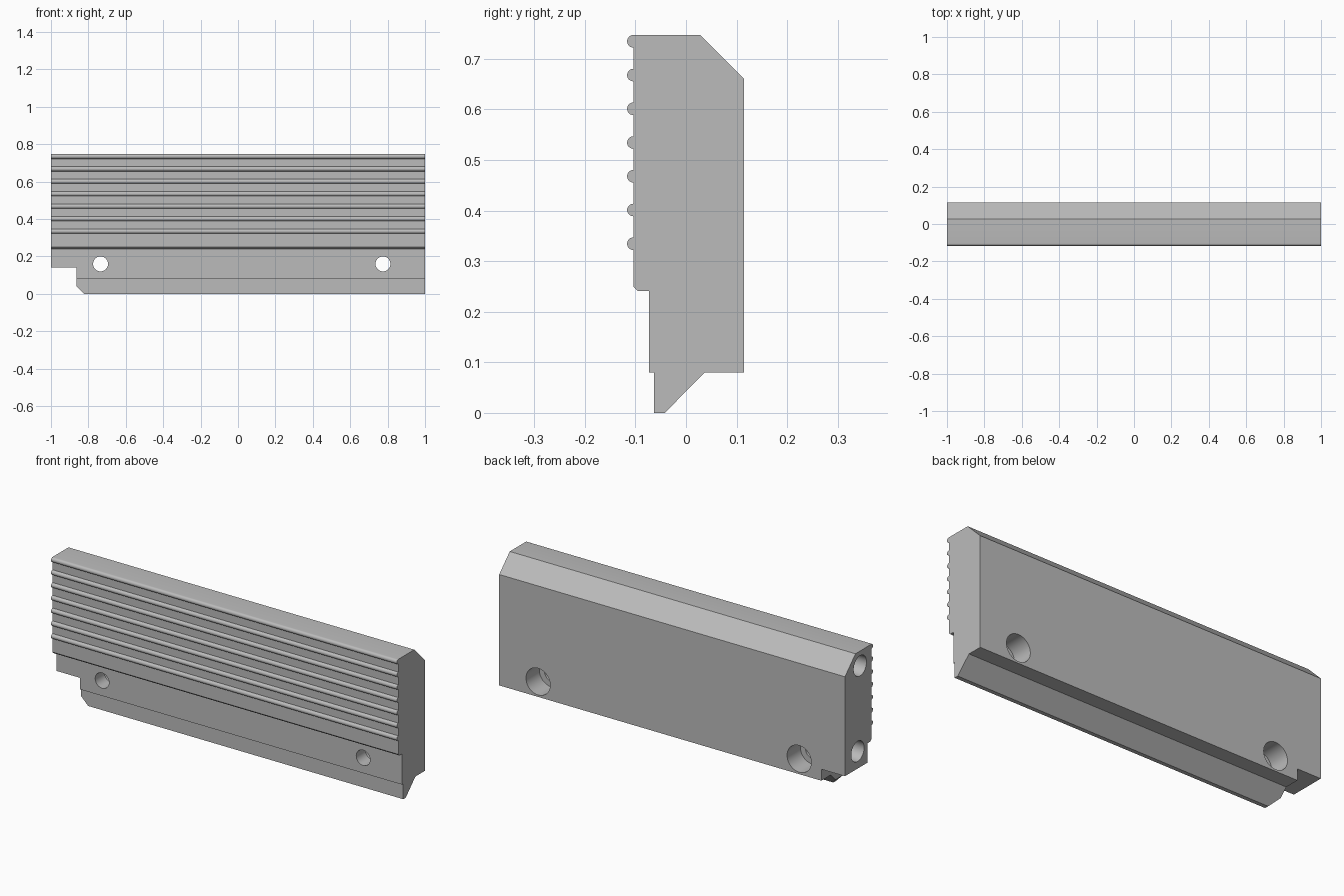
import bpy, bmesh, math
from mathutils import Matrix, Vector

cube = bpy.data.objects.get("Cube")
if cube:
    bpy.data.objects.remove(cube, do_unlink=True)

steel = bpy.data.materials.new("grey_steel")
steel.use_nodes = True
GREY = (0.5, 0.5, 0.5, 1)
steel.diffuse_color = GREY
steel.node_tree.nodes["Principled BSDF"].inputs["Base Color"].default_value = GREY


def finish(name, bm):
    """Turn a bmesh into a linked object with outward normals."""
    bmesh.ops.recalc_face_normals(bm, faces=bm.faces[:])
    mesh = bpy.data.meshes.new(name)
    bm.to_mesh(mesh)
    bm.free()
    mesh.materials.append(steel)
    obj = bpy.data.objects.new(name, mesh)
    bpy.context.collection.objects.link(obj)
    return obj


def prism(name, points, offset):
    """Extrude a closed outline of 3D points along an offset."""
    bm = bmesh.new()
    face = bm.faces.new([bm.verts.new(p) for p in points])
    result = bmesh.ops.extrude_face_region(bm, geom=[face], use_keep_orig=True)
    verts = [v for v in result["geom"] if isinstance(v, bmesh.types.BMVert)]
    bmesh.ops.translate(bm, verts=verts, vec=offset)
    return finish(name, bm)


def cylinder(name, start, end, radius):
    a, b = Vector(start), Vector(end)
    axis = b - a
    turn = axis.to_track_quat('Z', 'Y').to_matrix().to_4x4()
    bm = bmesh.new()
    bmesh.ops.create_cone(bm, cap_ends=True, segments=40, radius1=radius, radius2=radius,
                          depth=axis.length, matrix=Matrix.Translation((a + b) / 2) @ turn)
    return finish(name, bm)


# Cross-section (y, z): back chamfer, bottom tongue, stepped front
FRONT, RIB = -0.104, 0.0125
profile = [(0.028, 0.747), (0.115, 0.66), (0.115, 0.08), (0.037, 0.08),
           (-0.042, 0), (-0.063, 0), (-0.063, 0.08), (-0.073, 0.08),
           (-0.073, 0.241), (-0.095, 0.241), (FRONT, 0.25)]

# Rounded grip ribs up the front
for i in range(7):
    z = 0.3345 + i * 0.0667
    for k in range(13):
        a = math.pi * k / 12
        profile.append((FRONT - RIB * math.sin(a), z - RIB * math.cos(a)))

body = prism("jaw_plate", [(-1, y, z) for y, z in profile], (2, 0, 0))

# Corner notch with a small chamfer
notch = [(-1.1, -0.1), (-0.783, -0.1), (-0.783, -0.04), (-0.863, 0.04),
         (-0.863, 0.14), (-1.1, 0.14)]
cutters = [prism("notch_cutter", [(x, -0.3, z) for x, z in notch], (0, 0.6, 0))]

# Counterbored screw holes through the plate
for x in (-0.735, 0.775):
    cutters.append(cylinder("screw_hole_cutter", (x, -0.3, 0.16), (x, 0.05, 0.16), 0.04))
    cutters.append(cylinder("counterbore_cutter", (x, 0.005, 0.16), (x, 0.3, 0.16), 0.07))

# Blind bores in the right end
for y, z in ((-0.01, 0.67), (0.01, 0.23)):
    cutters.append(cylinder("end_bore_cutter", (-1.1, y, z), (-0.83, y, z), 0.053))

bpy.ops.object.select_all(action='DESELECT')
bpy.context.view_layer.objects.active = body
body.select_set(True)
for cutter in cutters:
    cutter.hide_render = True
    mod = body.modifiers.new("cut", 'BOOLEAN')
    mod.operation = 'DIFFERENCE'
    mod.solver = 'EXACT'
    mod.object = cutter
    bpy.ops.object.modifier_apply(modifier=mod.name)
    bpy.data.objects.remove(cutter, do_unlink=True)

bpy.ops.object.shade_smooth_by_angle(angle=math.radians(30))
